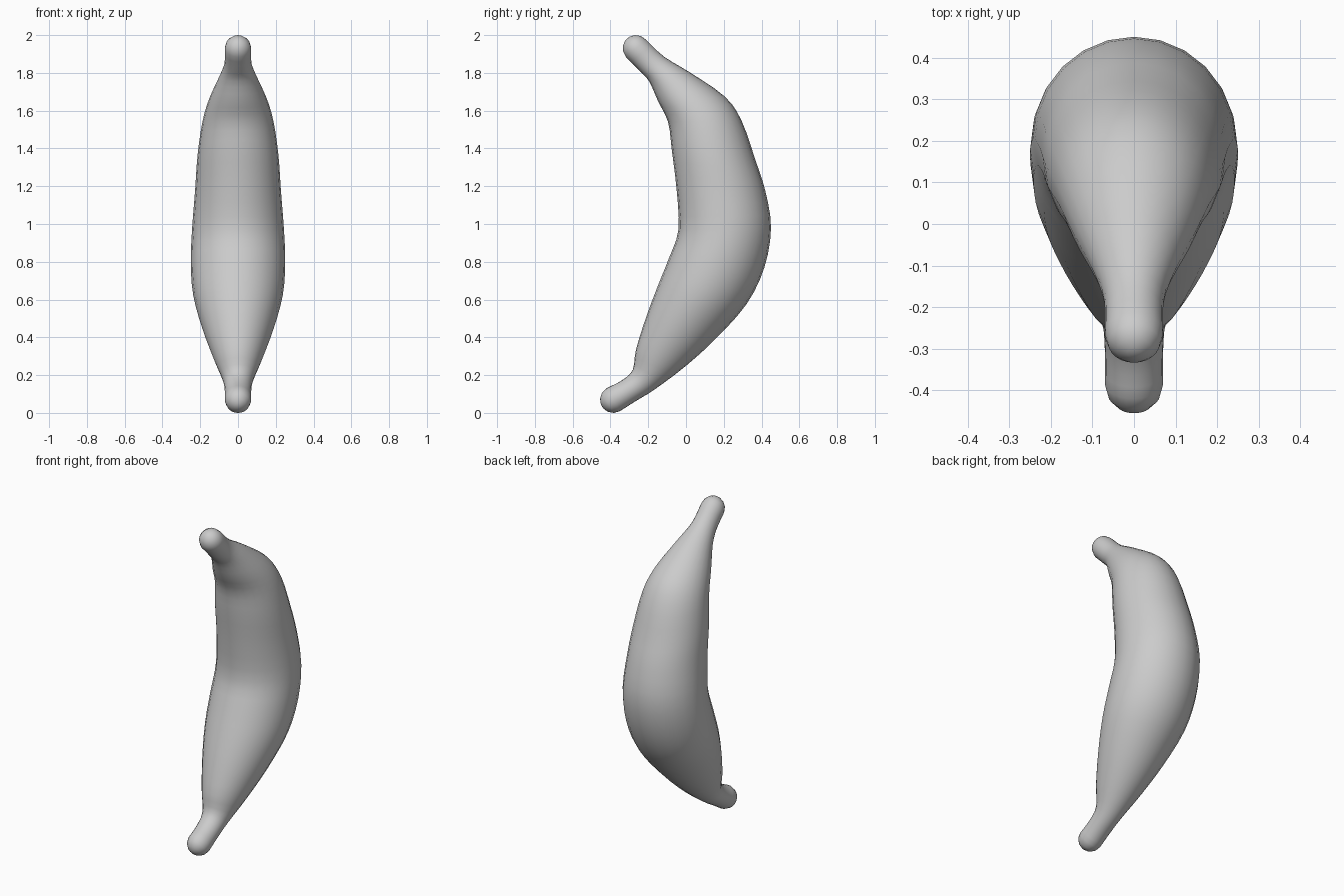
import bpy, bmesh, math
from mathutils import Vector

if "Cube" in bpy.data.objects:
    bpy.data.objects.remove(bpy.data.objects["Cube"])

# Ring stations, top to bottom: inner (y, z), outer (y, z), half width in x
STATIONS = [
    (-0.318, 1.884, -0.212, 1.976, 0.070),
    (-0.245, 1.810, -0.115, 1.885, 0.072),
    (-0.195, 1.755, 0.020, 1.803, 0.100),
    (-0.148, 1.650, 0.205, 1.675, 0.153),
    (-0.095, 1.540, 0.295, 1.545, 0.188),
    (-0.075, 1.390, 0.367, 1.340, 0.214),
    (-0.050, 1.185, 0.420, 1.175, 0.227),
    (-0.040, 0.970, 0.450, 0.980, 0.243),
    (-0.090, 0.820, 0.415, 0.770, 0.250),
    (-0.150, 0.670, 0.320, 0.575, 0.237),
    (-0.210, 0.510, 0.155, 0.390, 0.190),
    (-0.265, 0.335, -0.005, 0.245, 0.130),
    (-0.282, 0.228, -0.165, 0.125, 0.080),
    (-0.340, 0.172, -0.270, 0.060, 0.070),
    (-0.420, 0.131, -0.350, 0.009, 0.070),
]
SIDES, STEPS = 24, 3


def smooth_stations(pts):
    """Catmull-Rom interpolation through the stations."""
    p = [Vector(q) for q in pts]
    p = [2 * p[0] - p[1]] + p + [2 * p[-1] - p[-2]]
    out = []
    for i in range(1, len(p) - 2):
        a, b, c, d = p[i - 1:i + 3]
        for s in range(STEPS):
            t = s / STEPS
            out.append(0.5 * (2 * b + (c - a) * t + (2 * a - 5 * b + 4 * c - d) * t * t
                              + (3 * b - a - 3 * c + d) * t ** 3))
    return out + [p[-2]]


def ring_frame(s):
    inner, outer = Vector((0, s[0], s[1])), Vector((0, s[2], s[3]))
    return (inner + outer) / 2, (outer - inner) / 2, s[4]


def cap_frames(frame, sign):
    """Shrinking rings that form a rounded end."""
    c, h, w = frame
    axis = Vector((1, 0, 0)).cross(h).normalized() * sign
    angles = [math.radians(a) for a in (28, 54, 76)]
    rings = [(c + axis * w * math.sin(a), h * math.cos(a), w * math.cos(a)) for a in angles]
    return rings, c + axis * w


# Body rings with rounded stem and tip ends
frames = [ring_frame(s) for s in smooth_stations(STATIONS)]
top, top_pole = cap_frames(frames[0], 1)
bottom, bottom_pole = cap_frames(frames[-1], -1)
frames = top[::-1] + frames + bottom

bm = bmesh.new()
rings = []
for c, h, w in frames:
    rings.append([bm.verts.new(c + h * math.cos(a) + Vector((w * math.sin(a), 0, 0)))
                  for a in (2 * math.pi * k / SIDES for k in range(SIDES))])
for r, q in zip(rings, rings[1:]):
    for k in range(SIDES):
        n = (k + 1) % SIDES
        bm.faces.new((r[k], r[n], q[n], q[k]))
for ring, pole in ((rings[0], top_pole), (rings[-1], bottom_pole)):
    v = bm.verts.new(pole)
    for k in range(SIDES):
        bm.faces.new((ring[k], ring[(k + 1) % SIDES], v))
bmesh.ops.recalc_face_normals(bm, faces=bm.faces)
for f in bm.faces:
    f.smooth = True

mesh = bpy.data.meshes.new("banana")
bm.to_mesh(mesh)
bm.free()
bpy.context.collection.objects.link(bpy.data.objects.new("banana", mesh))
